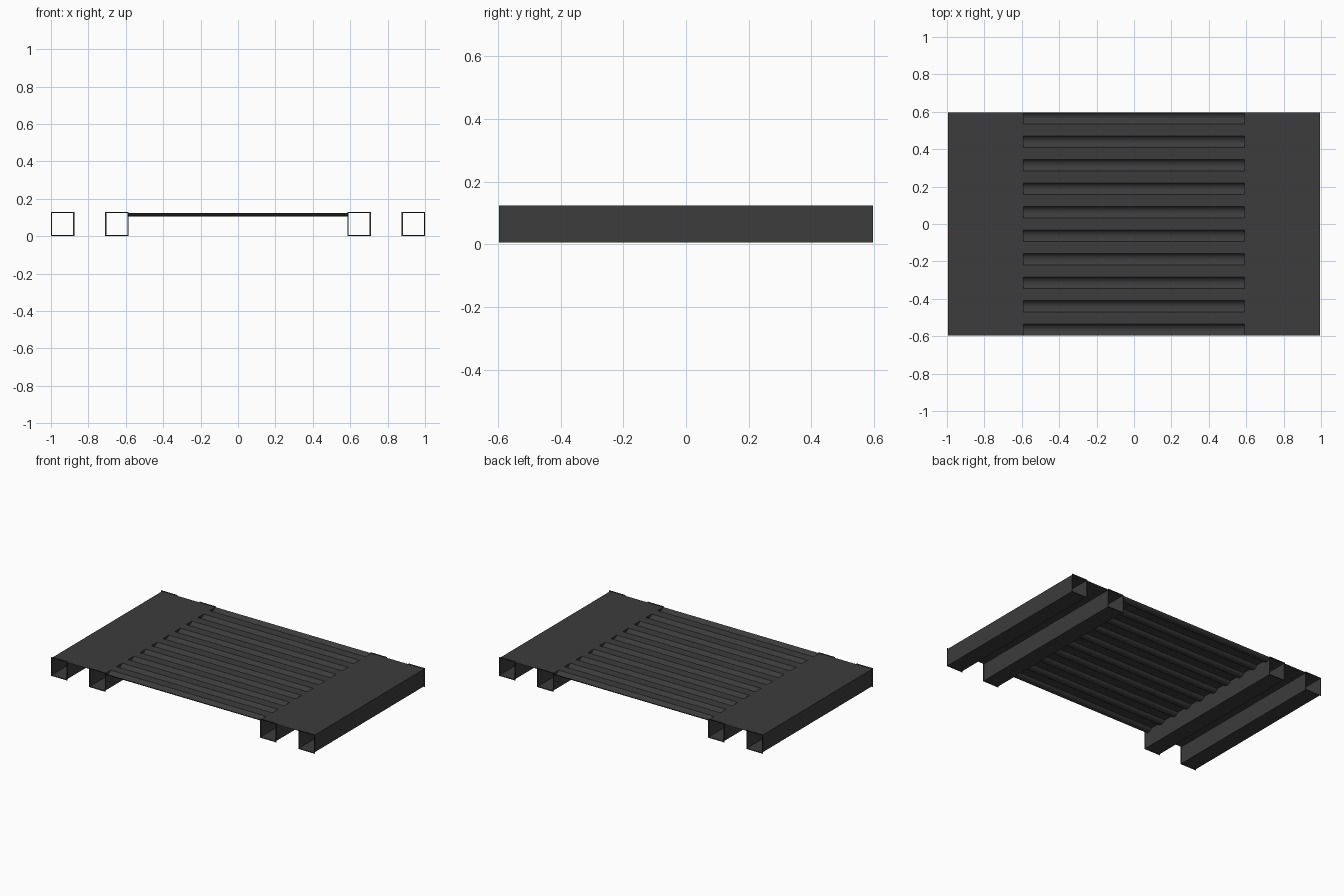
import bpy, bmesh, math

if "Cube" in bpy.data.objects:
    bpy.data.objects.remove(bpy.data.objects["Cube"])

HALF_Y = 0.597       # half length along y
DECK_Z = 0.124       # height of the deck sheet
RIM = 0.006          # width of the lip round each tube mouth
GROOVES = 10
GROOVE_HALF = 0.031
GROOVE_DEPTH = 0.018

steel = bpy.data.materials.new("dark_grey_steel")
steel.use_nodes = True
colour = (0.045, 0.045, 0.045, 1)
steel.diffuse_color = colour
steel.node_tree.nodes["Principled BSDF"].inputs["Base Color"].default_value = colour


def finish(name, bm):
    mesh = bpy.data.meshes.new(name)
    bm.to_mesh(mesh)
    bm.free()
    mesh.materials.append(steel)
    obj = bpy.data.objects.new(name, mesh)
    bpy.context.collection.objects.link(obj)
    return obj


def bridge(bm, ring_a, ring_b, closed):
    n = len(ring_a)
    for i in range(n if closed else n - 1):
        j = (i + 1) % n
        bm.faces.new((ring_a[i], ring_a[j], ring_b[j], ring_b[i]))


def square_ring(bm, x0, x1, z0, z1, y):
    return [bm.verts.new((x, y, z)) for x, z in ((x0, z0), (x1, z0), (x1, z1), (x0, z1))]


# Open square tube with a thin lip at each mouth
def tube(name, x0, x1):
    bm = bmesh.new()
    rings = []
    for y, inset in ((-HALF_Y, 0), (-HALF_Y, RIM), (HALF_Y, RIM), (HALF_Y, 0)):
        rings.append(square_ring(bm, x0 + inset, x1 - inset, inset, DECK_Z + RIM - inset, y))
    for a, b in zip(rings, rings[1:]):
        bridge(bm, a, b, True)
    bmesh.ops.recalc_face_normals(bm, faces=bm.faces)
    return finish(name, bm)


# Sheet extruded along x from a profile of (y, z) points
def sheet(name, x0, x1, profile):
    bm = bmesh.new()
    a, b = ([bm.verts.new((x, y, z)) for y, z in profile] for x in (x0, x1))
    bridge(bm, b, a, False)
    bm.normal_update()
    if sum(f.normal.z for f in bm.faces) < 0:
        bmesh.ops.reverse_faces(bm, faces=bm.faces)
    return finish(name, bm)


# Tubes and the flat web between each pair
flat = [(-HALF_Y, DECK_Z), (HALF_Y, DECK_Z)]
for side, s in (("left", 1), ("right", -1)):
    for part, inner, outer in (("outer", 0.875, 1.0), ("inner", 0.585, 0.71)):
        tube(f"{side}_{part}_tube", *sorted((s * inner, s * outer)))
    sheet(f"{side}_web", *sorted((s * (0.71 - RIM), s * (0.875 + RIM))), flat)

# Middle deck with rounded grooves pressed downwards
radius = (GROOVE_HALF ** 2 + GROOVE_DEPTH ** 2) / (2 * GROOVE_DEPTH)
sweep = math.asin(GROOVE_HALF / radius)
first = HALF_Y - GROOVE_HALF
profile = []
for g in range(GROOVES):
    centre = -first + 2 * first * g / (GROOVES - 1)
    for k in range(13):
        a = sweep * (k / 6 - 1)
        profile.append((centre + radius * math.sin(a),
                        DECK_Z - GROOVE_DEPTH + radius * (1 - math.cos(a))))
deck = sheet("grooved_deck", -0.585 - RIM, 0.585 + RIM, profile)
bpy.ops.object.select_all(action="DESELECT")
deck.select_set(True)
bpy.context.view_layer.objects.active = deck
bpy.ops.object.shade_smooth_by_angle(angle=math.radians(30))
